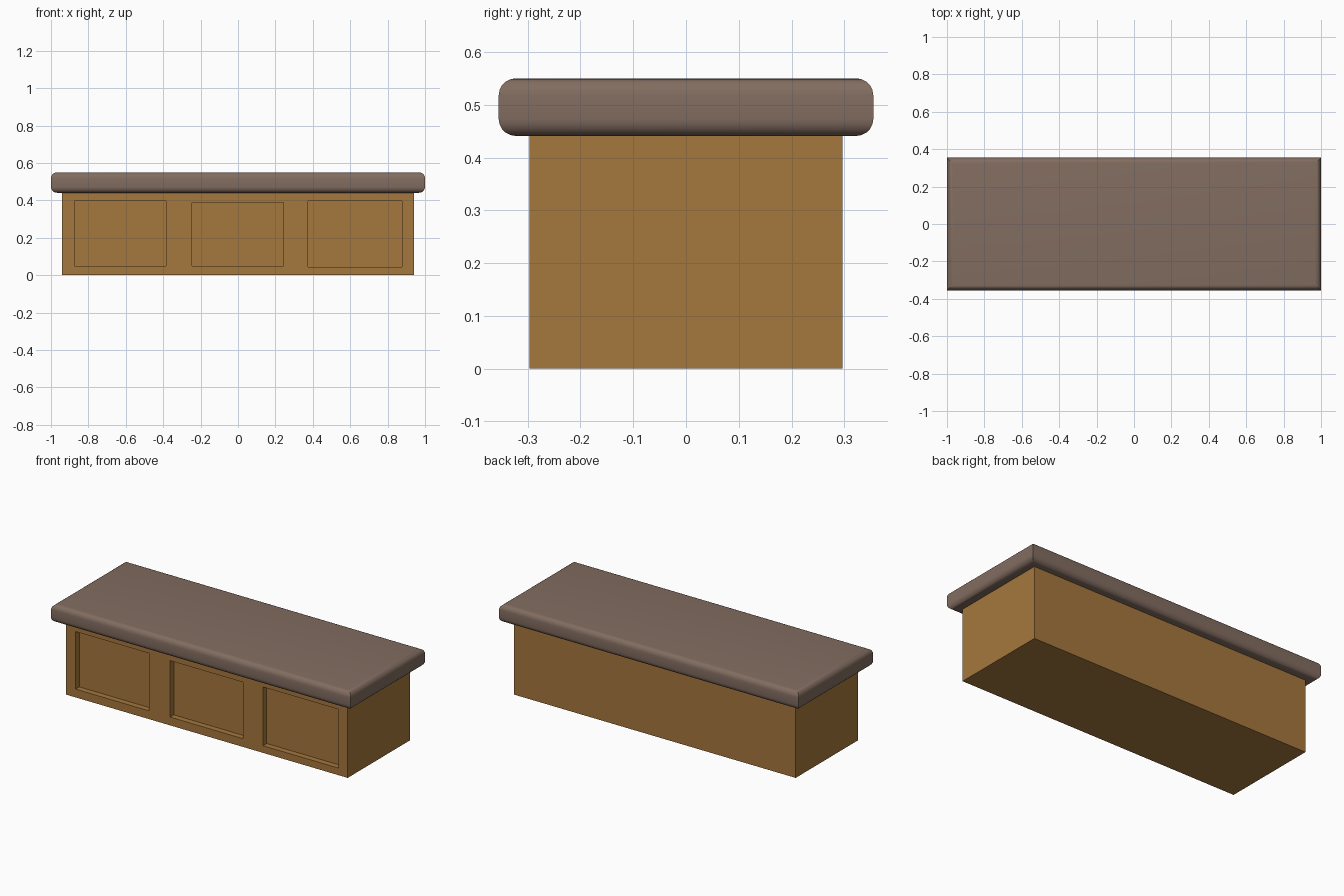
import bpy, bmesh, math

if "Cube" in bpy.data.objects:
    bpy.data.objects.remove(bpy.data.objects["Cube"])


def material(name, rgb):
    m = bpy.data.materials.new(name)
    m.diffuse_color = (*rgb, 1)
    m.use_nodes = True
    m.node_tree.nodes["Principled BSDF"].inputs["Base Color"].default_value = m.diffuse_color
    return m


wood = material("golden wood", (0.376, 0.186, 0.046))
top_brown = material("grey brown", (0.225, 0.153, 0.118))


def add_object(name, bm, mat):
    bmesh.ops.recalc_face_normals(bm, faces=bm.faces)
    me = bpy.data.meshes.new(name)
    bm.to_mesh(me)
    bm.free()
    me.materials.append(mat)
    ob = bpy.data.objects.new(name, me)
    bpy.context.collection.objects.link(ob)
    return ob


def box(name, x0, x1, y0, y1, z0, z1, mat):
    bm = bmesh.new()
    bmesh.ops.create_cube(bm, size=1)
    for v in bm.verts:
        v.co = ((x0 + x1) / 2 + v.co.x * (x1 - x0),
                (y0 + y1) / 2 + v.co.y * (y1 - y0),
                (z0 + z1) / 2 + v.co.z * (z1 - z0))
    return add_object(name, bm, mat)


def activate(ob):
    bpy.ops.object.select_all(action='DESELECT')
    ob.select_set(True)
    bpy.context.view_layer.objects.active = ob


# Cabinet body with three recessed front panels
body = box("cabinet_body", -0.94, 0.94, -0.297, 0.297, 0, 0.445, wood)
panels = [(-0.875, -0.385, 0.05, 0.397),
          (-0.245, 0.242, 0.05, 0.39),
          (0.375, 0.878, 0.043, 0.397)]
for x0, x1, z0, z1 in panels:
    cutter = box("panel_cutter", x0, x1, -0.4, -0.262, z0, z1, wood)
    cutter.hide_render = True
    mod = body.modifiers.new("recess", 'BOOLEAN')
    mod.operation = 'DIFFERENCE'
    mod.solver = 'EXACT'
    mod.object = cutter
    activate(body)
    bpy.ops.object.modifier_apply(modifier=mod.name)
    bpy.data.objects.remove(cutter)

# Counter top: rounded edge profile run round a rectangle with mitred corners
R, SEG, Z0, Z1 = 0.032, 5, 0.441, 0.55
profile = []
for zc, start in ((Z0 + R, -90), (Z1 - R, 0)):
    for i in range(SEG + 1):
        a = math.radians(start + 90 * i / SEG)
        profile.append((R - R * math.cos(a), zc + R * math.sin(a)))
bm = bmesh.new()
rings = [[bm.verts.new((sx * (1 - d), sy * (0.355 - d), z))
          for sx, sy in ((-1, -1), (1, -1), (1, 1), (-1, 1))] for d, z in profile]
for a, b in zip(rings, rings[1:]):
    for i in range(4):
        j = (i + 1) % 4
        bm.faces.new((a[i], a[j], b[j], b[i]))
bm.faces.new(rings[0])
bm.faces.new(rings[-1])
top = add_object("counter_top", bm, top_brown)
activate(top)
bpy.ops.object.shade_smooth_by_angle(angle=math.radians(30))
